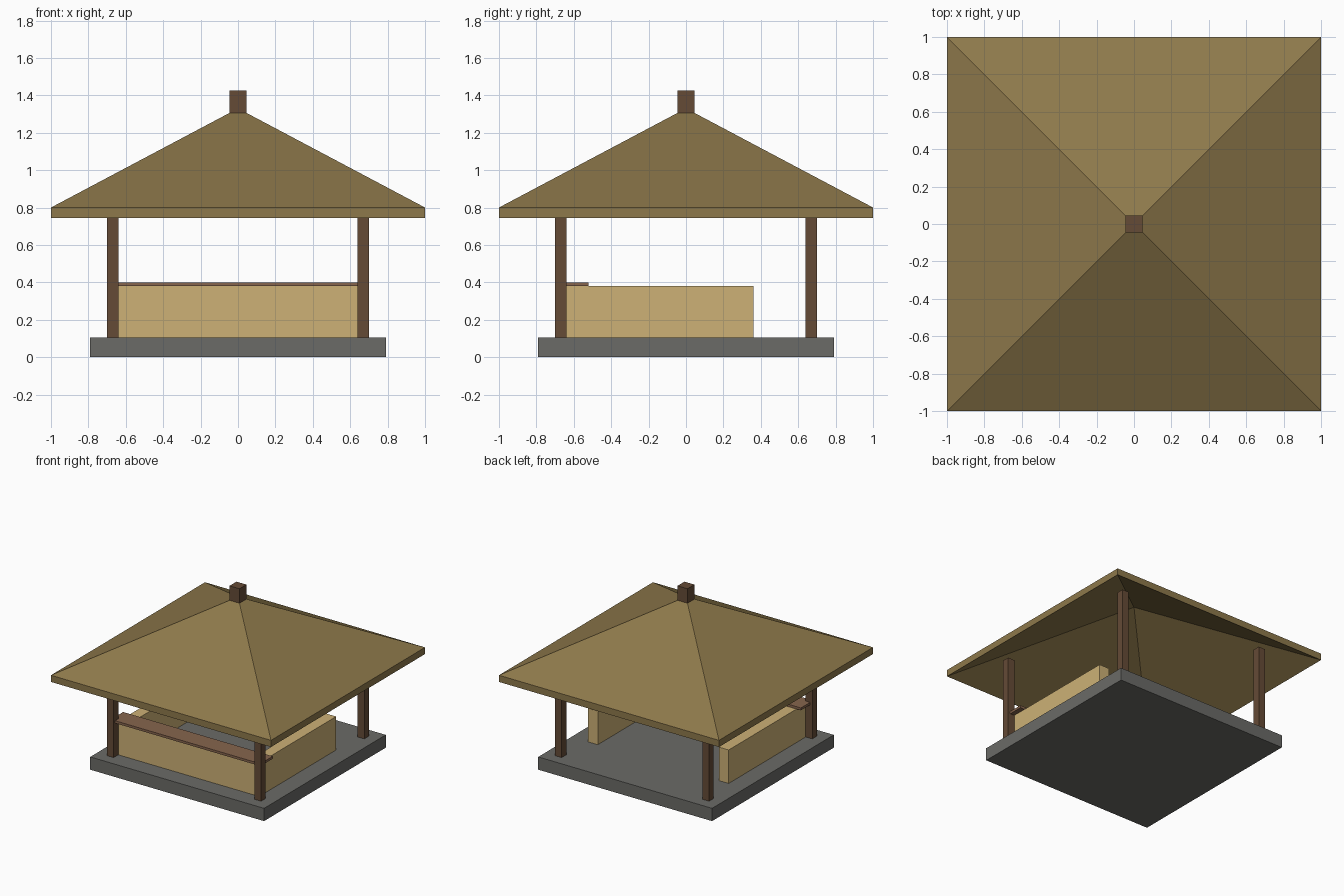
import bpy, bmesh

if "Cube" in bpy.data.objects:
    bpy.data.objects.remove(bpy.data.objects["Cube"])


def material(name, rgb):
    m = bpy.data.materials.new(name)
    m.diffuse_color = (*rgb, 1)
    m.use_nodes = True
    m.node_tree.nodes["Principled BSDF"].inputs["Base Color"].default_value = m.diffuse_color
    return m


STONE = material("stone", (0.145, 0.145, 0.135))
WOOD = material("dark_wood", (0.13, 0.07, 0.037))
PLANK = material("plank_wood", (0.24, 0.13, 0.075))
WALL = material("pale_wall", (0.61, 0.44, 0.18))
THATCH = material("thatch", (0.27, 0.19, 0.07))


def finish(name, bm, mat):
    bmesh.ops.recalc_face_normals(bm, faces=bm.faces)
    me = bpy.data.meshes.new(name)
    bm.to_mesh(me)
    bm.free()
    me.materials.append(mat)
    ob = bpy.data.objects.new(name, me)
    bpy.context.collection.objects.link(ob)
    return ob


def box(name, lo, hi, mat):
    bm = bmesh.new()
    bmesh.ops.create_cube(bm, size=1)
    for v in bm.verts:
        v.co = [(a + b) / 2 + c * (b - a) for a, b, c in zip(lo, hi, v.co)]
    return finish(name, bm, mat)


# Stone platform
box("platform", (-0.79, -0.79, 0), (0.79, 0.79, 0.105), STONE)

# Corner posts
for sx, xn in ((-1, "left"), (1, "right")):
    for sy, yn in ((-1, "front"), (1, "back")):
        x, y = sx * 0.67, sy * 0.67
        box(f"{yn}_{xn}_post", (x - 0.03, y - 0.03, 0.105),
            (x + 0.03, y + 0.03, 0.86), WOOD)

# Counter walls, open at the back
box("front_wall", (-0.64, -0.64, 0.105), (0.64, -0.55, 0.38), WALL)
for s, n in ((-1, "left"), (1, "right")):
    xs = sorted((s * 0.55, s * 0.64))
    box(f"{n}_wall", (xs[0], -0.64, 0.105), (xs[1], 0.36, 0.38), WALL)

# Counter plank on the front wall
box("counter_top", (-0.68, -0.68, 0.38), (0.68, -0.52, 0.40), PLANK)

# Hollow pyramid roof with an eave band
bm = bmesh.new()
square = ((-1, -1), (1, -1), (1, 1), (-1, 1))
low = [bm.verts.new((x, y, 0.745)) for x, y in square]
high = [bm.verts.new((x, y, 0.80)) for x, y in square]
inner = bm.verts.new((0, 0, 1.275))
outer = bm.verts.new((0, 0, 1.33))
for i in range(4):
    j = (i + 1) % 4
    bm.faces.new((low[i], low[j], high[j], high[i]))
    bm.faces.new((high[i], high[j], outer))
    bm.faces.new((low[j], low[i], inner))
finish("roof", bm, THATCH)

# Peak block
box("roof_finial", (-0.045, -0.045, 1.30), (0.045, 0.045, 1.425), WOOD)
